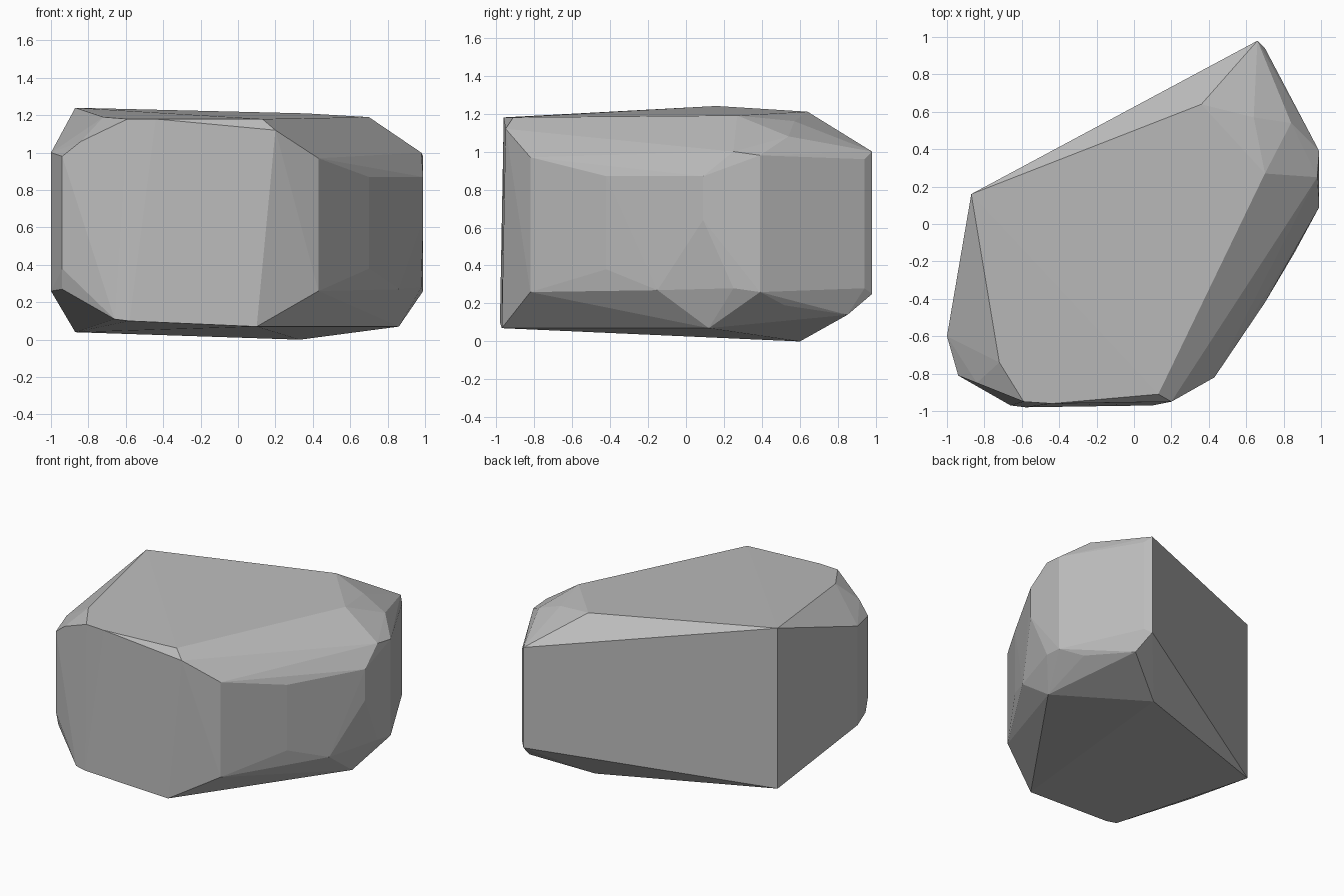
import bpy
import bmesh
from math import radians

# Remove the default object only
default_cube = bpy.data.objects.get("Cube")
if default_cube:
    bpy.data.objects.remove(default_cube, do_unlink=True)


def make_material(name, grey):
    """Create one flat grey stone colour."""
    material = bpy.data.materials.new(name)
    material.use_nodes = True
    colour = (grey, grey, grey, 1.0)
    material.diffuse_color = colour
    shader = material.node_tree.nodes["Principled BSDF"]
    shader.inputs["Base Color"].default_value = colour
    shader.inputs["Roughness"].default_value = 0.9
    return material


def add_column(bm, x, y, low, high):
    """Add the two ends of one upright edge of the boulder."""
    for height in (low, high):
        bm.verts.new((x, y, height))


def build_boulder(name, columns, crown, base, material):
    """Wrap the corner points in a faceted convex stone."""
    mesh = bpy.data.meshes.new(name)
    bm = bmesh.new()
    for column in columns:
        add_column(bm, *column)
    for corner in crown + base:
        bm.verts.new(corner)

    # Shrink-wrap the corners, then discard any that fell inside
    hull = bmesh.ops.convex_hull(bm, input=list(bm.verts))
    unused = {item for item in hull["geom_interior"] + hull["geom_unused"]
              if isinstance(item, bmesh.types.BMVert)}
    bmesh.ops.delete(bm, geom=list(unused), context="VERTS")

    # Merge nearly coplanar triangles into broad facets
    bmesh.ops.dissolve_limit(bm, angle_limit=radians(1), verts=list(bm.verts),
                             edges=list(bm.edges))
    bmesh.ops.recalc_face_normals(bm, faces=list(bm.faces))
    for face in bm.faces:
        face.smooth = False
    bm.to_mesh(mesh)
    bm.free()

    mesh.materials.append(material)
    boulder = bpy.data.objects.new(name, mesh)
    bpy.context.scene.collection.objects.link(boulder)
    return boulder


# Upright edges around the side: x, y, lower height, upper height
upright_edges = [
    (-.87, .16, .04, 1.24),
    (-1, -.6, .26, 1),
    (-.94, -.81, .38, .98),
    (.43, -.82, .26, .97),
    (.7, -.42, .38, .87),
    (.99, .09, .64, .87),
    (.98, .25, .28, 1),
    (.99, .39, .26, .98),
    (.7, .94, .28, .96),
    (.66, .98, .25, 1),
]

# Corners of the broad top facet and its bevels
crown_corners = [
    (.36, .64, 1.21),
    (.7, .27, 1.19),
    (.13, -.91, 1.18),
    (.2, -.95, 1.12),
    (-.44, -.96, 1.18),
    (-.59, -.95, 1.18),
    (-.72, -.74, 1.19),
    (-.84, -.85, 1.06),
    (.64, .57, 1.16),
    (.84, .54, 1.08),
]

# Corners of the sloping underside
base_corners = [
    (.33, .6, 0),
    (.86, .12, .07),
    (.1, -.97, .07),
    (-.58, -.98, .1),
    (-.66, -.97, .11),
    (-.94, -.78, .27),
    (.4, -.57, .1),
    (.86, -.15, .27),
    (.88, .52, .19),
    (.7, .85, .14),
]

stone_grey = make_material("stone grey", .5)
build_boulder("boulder", upright_edges, crown_corners, base_corners, stone_grey)
